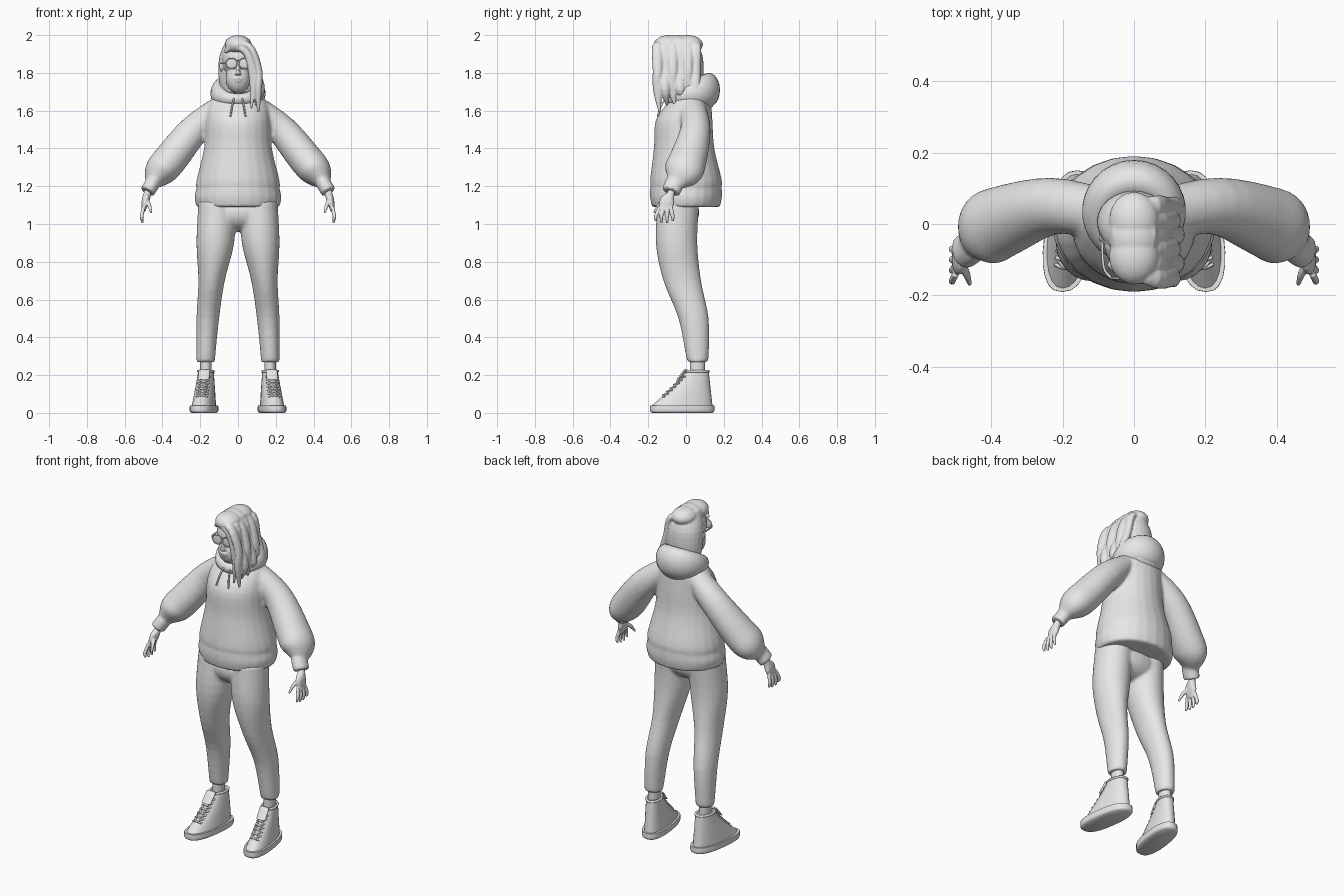
import bpy
import bmesh
from math import sin, cos, pi, copysign
from mathutils import Vector

if "Cube" in bpy.data.objects:
    bpy.data.objects.remove(bpy.data.objects["Cube"])

# One plain grey clay for everything
shade = (0.8, 0.8, 0.8, 1)
grey = bpy.data.materials.new("plain grey")
grey.use_nodes = True
grey.diffuse_color = shade
grey.node_tree.nodes["Principled BSDF"].inputs["Base Color"].default_value = shade

ACROSS, DEPTH, UP = Vector((1, 0, 0)), Vector((0, 1, 0)), Vector((0, 0, 1))
SIDES = {"left": 1, "right": -1}


def finish(name, bm):
    bmesh.ops.recalc_face_normals(bm, faces=bm.faces)
    mesh = bpy.data.meshes.new(name)
    bm.to_mesh(mesh)
    bm.free()
    mesh.shade_smooth()
    mesh.set_sharp_from_angle(angle=1)
    mesh.materials.append(grey)
    obj = bpy.data.objects.new(name, mesh)
    bpy.context.collection.objects.link(obj)
    return obj


def turn(count):
    """Evenly spaced angles round a circle."""
    return [2 * pi * k / count for k in range(count)]


def flow(rows, steps=4):
    """Pass a smooth spline through a few rows of values."""
    rows = [Vector(row) for row in rows]
    padded = [rows[0] * 2 - rows[1]] + rows + [rows[-1] * 2 - rows[-2]]
    result = []
    for p, q, r, s in zip(padded, padded[1:], padded[2:], padded[3:]):
        for k in range(steps):
            t = k / steps
            bend = p * 2 - q * 5 + r * 4 - s + (q * 3 - r * 3 + s - p) * t
            result.append(q + (r - p + bend * t) * (t / 2))
    return result + [rows[-1]]


def loft(name, rows, side=1, ref=None, closed=False, count=24, square=1):
    """Skin rings (x, y, z, a, b). Level rings by default; with ref they
    stand across the path, radius a lying along ref."""
    bm = bmesh.new()
    rings = rows if closed else flow(rows)
    path = [Vector((ring[0] * side, ring[1], ring[2])) for ring in rings]
    last, loops = len(path) - 1, []
    for i, (point, ring) in enumerate(zip(path, rings)):
        u, v = ACROSS, DEPTH
        if ref:
            after = path[(i + 1) % len(path)] if closed else path[min(i + 1, last)]
            before = path[i - 1] if closed else path[max(i - 1, 0)]
            along = (after - before).normalized()
            u = (ref - along * ref.dot(along)).normalized()
            v = along.cross(u)
        loop = []
        for angle in turn(count):
            c, s = [copysign(abs(w) ** square, w) for w in (cos(angle), sin(angle))]
            loop.append(bm.verts.new(point + u * ring[3] * c + v * ring[4] * s))
        loops.append(loop)
    pairs = list(zip(loops, loops[1:]))
    if closed:
        pairs.append((loops[-1], loops[0]))
    else:
        bm.faces.new(loops[0])
        bm.faces.new(loops[-1])
    for low, high in pairs:
        for k in range(count):
            j = (k + 1) % count
            bm.faces.new((low[k], low[j], high[j], high[k]))
    return finish(name, bm)


def cord(name, points, radius=.004, side=1, ref=UP, closed=False):
    rows = [(*point, radius, radius) for point in points]
    return loft(name, rows, side, ref, closed, count=8)


def ball(name, centre, size):
    bm = bmesh.new()
    bmesh.ops.create_uvsphere(bm, u_segments=24, v_segments=16, radius=1)
    bmesh.ops.scale(bm, vec=size, verts=bm.verts)
    bmesh.ops.translate(bm, vec=centre, verts=bm.verts)
    return finish(name, bm)


def fuse(name, parts, voxel, smooth):
    """Melt overlapping parts into one continuous skin."""
    bpy.ops.object.select_all(action="DESELECT")
    for part in parts:
        part.select_set(True)
    bpy.context.view_layer.objects.active = parts[0]
    bpy.ops.object.join()
    obj = parts[0]
    obj.name = name
    remesh = obj.modifiers.new("melt", "REMESH")
    remesh.mode = "VOXEL"
    remesh.voxel_size = voxel
    remesh.use_smooth_shade = True
    relax = obj.modifiers.new("relax", "SMOOTH")
    relax.iterations = smooth


# Hoodie: body, ribbed hem, puffy sleeves and cuffs
parts = [
    loft("body", [(0, 0, 1.18, .22, .18), (0, 0, 1.23, .22, .19), (0, -.01, 1.4, .18, .16),
                  (0, -.01, 1.55, .17, .15), (0, .02, 1.65, .15, .11), (0, .02, 1.7, .08, .08)]),
    loft("hem", [(0, 0, 1.09, .22, .18), (0, 0, 1.14, .23, .19), (0, 0, 1.19, .22, .19)])]
for side in SIDES.values():
    parts.append(loft("sleeve", [
        (.08, .03, 1.63, .07, .06), (.23, .05, 1.5, .08, .08), (.36, .01, 1.34, .1, .09),
        (.42, -.02, 1.27, .1, .08), (.46, -.06, 1.21, .04, .03)], side, DEPTH))
    parts.append(loft("cuff", [(.45, -.06, 1.22, .05, .04), (.48, -.08, 1.17, .05, .04)], side, DEPTH))
fuse("hoodie", parts, .009, 4)

# Hood lying round the neck, thick behind and thin in front
roll = []
for angle in turn(32):
    back = (1 + sin(angle)) / 2
    thick = .03 + .03 * back
    roll.append((.1 * cos(angle), .1 * sin(angle) + .02, 1.66 + .05 * back, thick + .03 * back, thick))
loft("hood", roll, ref=UP, closed=True)
ball("hood_drape", (0, .1, 1.68), (.11, .06, .08))

# Drawstrings
for name, side in SIDES.items():
    cord(name + "_drawstring", [(.02, -.1, 1.67), (.03, -.13, 1.63), (.04, -.15, 1.57)], .005, side)

# Trousers
leg = [(.11, -.04, 1.12, .1, .11), (.12, -.05, .9, .1, .11), (.14, -.02, .7, .07, .1),
       (.16, .04, .5, .06, .08), (.17, .06, .3, .05, .06), (.17, .06, .27, .05, .05)]
parts = [loft("leg", leg, side) for side in SIDES.values()]
fuse("trousers", parts + [ball("pelvis", (0, -.04, 1.06), (.19, .11, .1))], .009, 4)

# High-top shoes, toes turned slightly out
ankle_x, heel_y = .17, .14


def instep(t):
    """Depth of the shoe's front edge, from toe (0) to collar (1)."""
    return -.18 * (1 - t) ** 1.2


def shoe_height(t):
    return .04 + .18 * t


upper = []
for k in range(6):
    t = k / 5
    front, heel = instep(t), heel_y - t / 50
    upper.append((ankle_x, (front + heel) / 2, shoe_height(t), .06 - .02 * t, (heel - front) / 2))
sole = [(ankle_x, -.02, z, r, r + .1) for z, r in ((0, .06), (.01, .07), (.04, .07))]

for name, side in SIDES.items():
    shoe = [loft(name + "_sole", sole, side, square=.8),
            loft(name + "_shoe_upper", upper, side, square=.9),
            cord(name + "_shoe_collar", [(ankle_x + .04 * cos(a), .06 + .06 * sin(a), shoe_height(1))
                                         for a in turn(24)], .007, side, closed=True),
            loft(name + "_shoe_tongue", [(ankle_x, instep(t), shoe_height(t) + .01, .03, .01)
                                         for t in (.7, 1)], side)]
    for k in range(3, 9):
        for lean in (1, -1):
            lace = []
            for step in (-1, 0, 1):
                t = (k + step / 2) / 10
                lace.append((ankle_x + .03 * step * lean, instep(t) + .02 * abs(step) - .005, shoe_height(t)))
            shoe.append(cord(name + "_lace", lace, .005, side))
    for part in shoe:
        for v in part.data.vertices:
            v.co.x += side * (.06 - v.co.y) / 8
    loft(name + "_ankle", [(ankle_x, .06, z, .03, .04) for z in (.15, .3)], side)

# Hands
palm = [(.47, -.07, 1.2, .02, .02), (.48, -.08, 1.16, .02, .02), (.49, -.1, 1.12, .04, .02),
        (.5, -.11, 1.07, .03, .01)]
for name, side in SIDES.items():
    parts = [loft("palm", palm, side, DEPTH)]
    for k in range(4):
        y, splay = -.14 + .02 * k, (k - 2) / 100
        drop = 1 + abs(k - 1.5) / 100
        parts.append(loft("finger", [(.5, y, 1.09, .01, .01), (.51, y + splay, 1.04, .01, .01),
                                     (.505, y + splay, drop, .006, .006)], side, DEPTH, count=10))
    parts.append(loft("thumb", [(.49, -.1, 1.13, .014, .014), (.47, -.14, 1.1, .011, .011),
                                (.46, -.17, 1.06, .006, .006)], side, DEPTH, count=10))
    fuse(name + "_hand", parts, .004, 2)

# Head with neck, nose, lips and ear
fuse("head", [
    ball("cranium", (0, -.045, 1.87), (.085, .1, .1)),
    ball("jaw", (0, -.075, 1.77), (.065, .065, .08)),
    loft("neck", [(0, 0, 1.62, .05, .05), (0, -.03, 1.78, .05, .05)]),
    loft("nose", [(0, -.14, 1.79, .016, .02), (0, -.14, 1.82, .01, .02), (0, -.13, 1.87, .01, .01)]),
    ball("upper_lip", (0, -.136, 1.77), (.024, .01, .006)),
    ball("lower_lip", (0, -.134, 1.757), (.02, .01, .007)),
    ball("ear", (-.087, -.035, 1.835), (.012, .02, .03))], .005, 2)

# Aviator glasses
lens_x, lens_y, lens_z = .034, -.152, 1.85
for name, side in SIDES.items():
    ball(name + "_lens", (lens_x * side, lens_y, lens_z), (.03, .004, .027))
    rim = [(lens_x + .03 * cos(a), lens_y, lens_z + .027 * sin(a)) for a in turn(24)]
    cord(name + "_rim", rim, .003, side, DEPTH, True)
    cord(name + "_temple", [(.064, lens_y, lens_z), (.085, -.12, lens_z), (.09, -.03, lens_z)], side=side)
for lift in (0, .015):
    cord("bridge", [(x, lens_y, lens_z + lift) for x in (-.015, .015)], .003)

# Hair: sleek shell behind, quiff on top, long locks swept over the left side
parts = [loft("shell", [(0, .02, 1.64, .07, .05), (0, .01, 1.75, .1, .08), (0, 0, 1.88, .1, .09),
                        (0, -.03, 1.98, .06, .08)])]
parts += [ball("quiff", (0, y, 1.95), (.07, .08, .05)) for y in (-.09, -.04, .01)]
for k in range(6):
    y, wave = .04 * k - .15, .008 * (-1) ** k
    tip = 1.6 + .02 * k - wave
    parts.append(loft("lock", [
        (-.03, y * .8, 1.95, .02, .02), (.06, y, 1.94, .03, .02), (.1 + wave, y, 1.82, .027, .02),
        (.115 - wave, y, 1.71, .025, .02), (.1 + wave, y + .01, tip, .006, .006)], ref=DEPTH, count=12))
parts.append(loft("fringe", [
    (-.07, -.11, 1.91, .01, .01), (-.02, -.14, 1.94, .02, .02), (.05, -.15, 1.9, .02, .02),
    (.08, -.14, 1.75, .02, .02), (.07, -.14, 1.61, .005, .005)], ref=DEPTH, count=12))
fuse("hair", parts, .005, 2)
